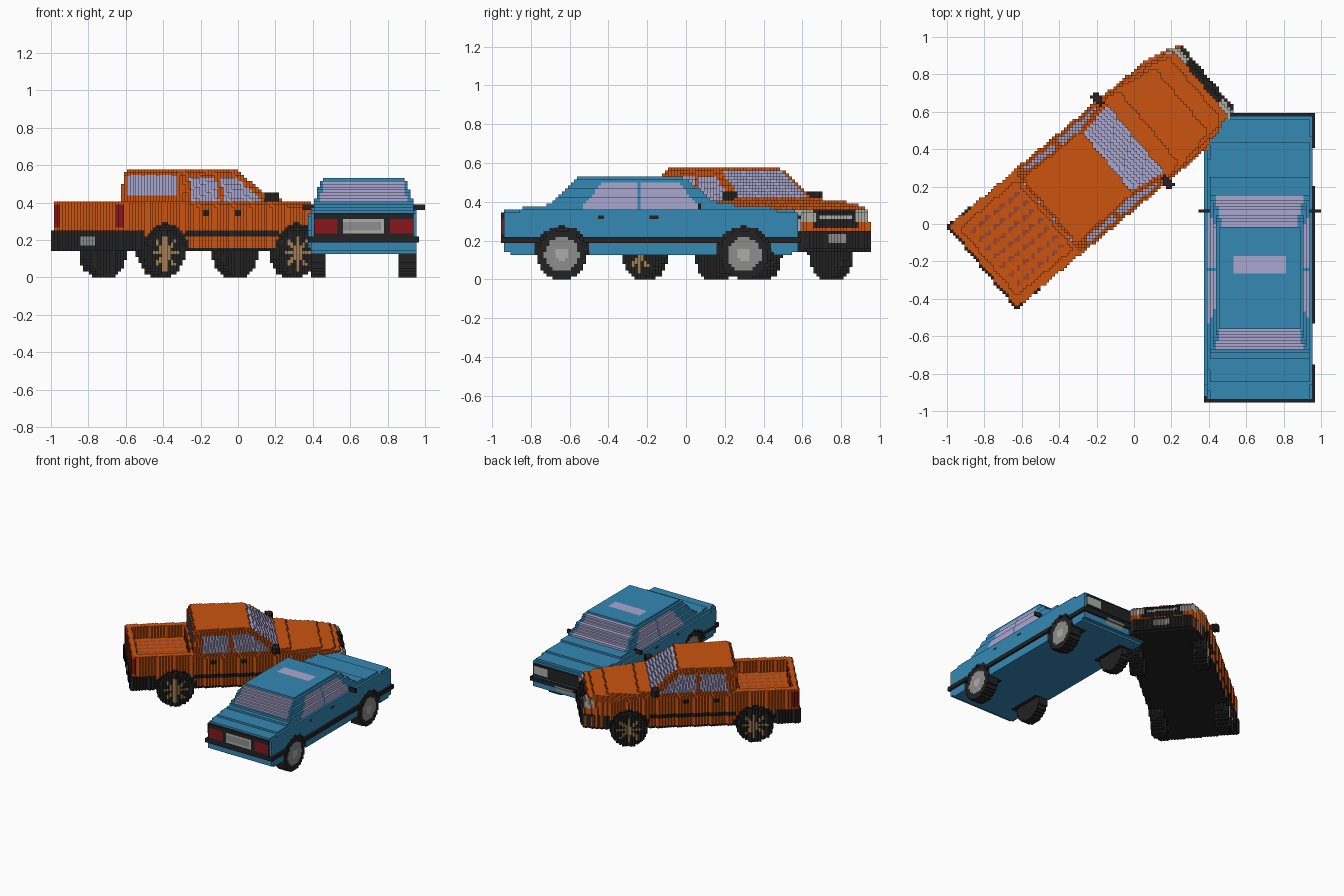
import bpy, bmesh, math
from itertools import product
from mathutils import Matrix, Vector
from mathutils.bvhtree import BVHTree

if "Cube" in bpy.data.objects:
    bpy.data.objects.remove(bpy.data.objects["Cube"])

V = 1 / 64  # block size
COLOURS = {
    "orange": (.6, .09, .005), "blue": (.035, .25, .46), "glass": (.4, .39, .63),
    "black": (.016, .016, .016), "grey": (.27, .27, .27), "light": (.42, .42, .38),
    "red": (.24, .008, .012), "bronze": (.36, .21, .09), "rust": (.32, .06, .03),
}


def material(name, rgb):
    m = bpy.data.materials.new(name)
    m.use_nodes = True
    m.diffuse_color = (*rgb, 1)
    m.node_tree.nodes["Principled BSDF"].inputs["Base Color"].default_value = (*rgb, 1)
    return m


MATS = {n: material(n, c) for n, c in COLOURS.items()}


def box(f0, f1, t0, t1, z0, z1):
    return list(product((f0, f1), (t0, t1), (z0, z1)))


def panel(outline, t0, t1):
    """Side-on outline of (forward, height) points, given thickness."""
    return [(f, t, z) for f, z in outline for t in (t0, t1)]


def disc(f, z, r, t0, t1):
    n = 24
    ring = [(f + r * math.cos(math.tau * i / n), z + r * math.sin(math.tau * i / n)) for i in range(n)]
    return panel(ring, t0, t1)


class Car:
    """Convex parts in a (forward, left, up) frame, turned into blocks."""

    def __init__(self, prefix, x, y, angle):
        self.prefix = prefix
        self.place = Matrix.Translation((x, y, 0)) @ Matrix.Rotation(math.radians(angle), 4, "Z")
        self.cells = {}

    def fill(self, name, colour, points, mode):
        bm = bmesh.new()
        verts = [bm.verts.new(self.place @ Vector(p)) for p in points]
        bmesh.ops.convex_hull(bm, input=verts)
        tree = BVHTree.FromBMesh(bm)
        lo, hi = ([fn(v.co[a] for v in bm.verts) for a in range(2)] for fn in (min, max))
        bm.free()
        spans = [range(math.floor(lo[a] / V), math.ceil(hi[a] / V) + 1) for a in range(2)]
        for i, j in product(*spans):
            x, y = (i + .5) * V, (j + .5) * V
            low = tree.ray_cast(Vector((x, y, -1)), Vector((0, 0, 1)))[0]
            high = tree.ray_cast(Vector((x, y, 3)), Vector((0, 0, -1)))[0]
            if not low or not high:
                continue
            for k in range(math.ceil(low.z / V - .5), math.floor(high.z / V - .5) + 1):
                cell = (i, j, k)
                if mode == "cut":
                    self.cells.pop(cell, None)
                elif mode == "add" or cell in self.cells:
                    self.cells[cell] = (self.prefix + name, colour)

    def centre(self, name, colour, points, mode="add"):
        self.fill(name, colour, points + [(f, -t, z) for f, t, z in points], mode)

    def pair(self, name, colour, points, mode="add"):
        for side in (1, -1):
            self.fill(name, colour, [(f, side * t, z) for f, t, z in points], mode)

    def wheels(self, places, r, arch, rim, spokes):
        for f in places:
            self.pair("wheel_arch", "black", disc(f, r, arch, .16, .32), "paint")
            self.pair("arch_cutter", "black", disc(f, r, arch - .015, .19, .32), "cut")
            self.pair("tyre", "black", disc(f, r, r, .195, .285))
            if not spokes:
                self.pair("rim", rim, disc(f, r, .088, .25, .3), "paint")
                self.pair("hub", "light", disc(f, r, .035, .25, .3), "paint")
                continue
            self.pair("hub", rim, disc(f, r, .03, .24, .3), "paint")
            for n in range(spokes):
                a = math.pi * n / spokes
                c, s = math.cos(a), math.sin(a)
                bar = [(f + u * c - w * s, r + u * s + w * c)
                       for u in (-.095, .095) for w in (-.012, .012)]
                self.pair("spoke", rim, panel(bar, .24, .3), "paint")


# ---- pickup truck ----
truck = Car("truck_", -.214, .27, 40)
truck.centre("bed", "orange", box(-.775, -.3, 0, .285, .14, .41))
truck.centre("front_body", "orange", [
    (-.32, .288, .14), (-.32, .288, .38), (-.32, .27, .41), (.3, .288, .38), (.3, .26, .42),
    (.3, .288, .14), (.62, .285, .14), (.62, .285, .35), (.66, .22, .395),
    (.74, .2, .375), (.765, .23, .355), (.785, .22, .34), (.785, .235, .14)])
truck.centre("cab", "orange", [
    (-.325, .272, .39), (-.325, .24, .55), (-.31, .225, .572), (.09, .215, .572),
    (.13, .22, .55), (.33, .26, .4)])
truck.centre("bed_cutter", "orange", box(-.735, -.345, 0, .235, .32, .6), "cut")
for row, col in product(range(7), range(7)):
    f, t = -.7 + .05 * row, -.2 + .062 * col
    truck.fill("bed_wear", "rust", box(f, f + .03, t, t + .022, .29, .33), "paint")

# glass
truck.centre("windshield", "glass", [
    (f, w, z) for f in (.08, .4) for w, z in ((.235, .425), (.2, .555))], "paint")
truck.centre("rear_window", "glass", box(-.35, -.29, 0, .195, .43, .545), "paint")
truck.pair("rear_door_window", "glass",
           panel([(-.265, .405), (-.255, .53), (-.065, .53), (-.065, .405)], .2, .3), "paint")
truck.pair("front_door_window", "glass",
           panel([(-.035, .405), (-.035, .53), (.09, .53), (.24, .405)], .21, .3), "paint")

# trim
truck.centre("underside", "black", box(-.8, .8, 0, .3, .12, .156), "paint")
truck.pair("side_strip", "black", box(-.32, .32, .25, .3, .226, .245), "paint")
truck.pair("door_handle", "black", box(-.2, -.16, .26, .3, .335, .352), "paint")
truck.pair("door_handle", "black", box(.02, .06, .26, .3, .335, .352), "paint")
truck.centre("rear_bumper", "black", box(-.785, -.61, 0, .29, .14, .25))
truck.centre("front_bumper", "black", [
    (.6, .285, .15), (.6, .285, .245), (.8, .225, .15), (.8, .225, .245)])
truck.centre("grille", "black", box(.72, .82, 0, .15, .27, .36), "paint")
truck.centre("grille_bar", "light", box(.72, .82, 0, .12, .312, .33), "paint")
truck.pair("headlight", "light", box(.71, .82, .14, .27, .295, .355), "paint")
for f0, f1, z0, z1 in ((-.82, -.765, .17, .215), (.77, .82, .18, .235)):
    truck.centre("number_plate", "grey", box(f0, f1, 0, .06, z0, z1), "paint")
truck.pair("tail_light", "red", box(-.8, -.74, .225, .3, .27, .39), "paint")
truck.pair("mirror", "black", box(.25, .29, .25, .33, .4, .45))
truck.wheels((-.46, .46), .13, .162, "bronze", 4)

# ---- sedan ----
sedan = Car("sedan_", .67, -.18, 90)
sedan.centre("body", "blue", [
    (-.7, .28, .125), (-.76, .28, .145), (-.765, .285, .33), (-.75, .265, .355),
    (-.52, .265, .385), (.36, .265, .388), (.73, .265, .358), (.76, .28, .335),
    (.76, .28, .145), (.7, .28, .125), (-.7, .29, .17), (.7, .29, .17),
    (-.7, .29, .33), (.7, .29, .33)])
sedan.centre("cabin", "blue", [
    (-.53, .272, .375), (-.395, .23, .515), (-.36, .215, .533), (.13, .215, .533),
    (.185, .228, .515), (.36, .272, .375)])

# glass
sedan.centre("rear_window", "glass", [
    (f, w, z) for f in (-.6, -.36) for w, z in ((.235, .4), (.215, .513))], "paint")
sedan.centre("windshield", "glass", [
    (f, w, z) for f in (.15, .4) for w, z in ((.24, .395), (.2, .513))], "paint")
sedan.centre("sunroof", "glass", box(-.085, .015, 0, .145, .515, .56), "paint")
sedan.pair("rear_door_window", "glass",
           panel([(-.36, .365), (-.25, .5), (-.068, .5), (-.068, .365)], .215, .3), "paint")
sedan.pair("front_door_window", "glass",
           panel([(-.052, .365), (-.052, .5), (.14, .5), (.255, .365)], .215, .3), "paint")

# trim
sedan.centre("side_strip", "black", box(-.775, .775, 0, .297, .187, .22))
sedan.centre("tail_panel", "black", box(-.78, -.75, 0, .27, .22, .342))
sedan.pair("tail_light", "red", box(-.8, -.75, .135, .262, .235, .31), "paint")
sedan.centre("rear_plate_frame", "light", box(-.8, -.75, 0, .115, .24, .305), "paint")
sedan.centre("rear_plate", "grey", box(-.8, -.75, 0, .1, .25, .29), "paint")
sedan.centre("front_grille", "black", box(.745, .775, 0, .275, .235, .335))
sedan.pair("headlight", "light", box(.74, .8, .15, .265, .25, .32), "paint")
sedan.centre("front_plate", "grey", box(.74, .8, 0, .08, .16, .205), "paint")
for f in (-.28, .0):
    sedan.pair("door_handle", "black", box(f, f + .04, .265, .3, .312, .33), "paint")
sedan.pair("mirror", "black", box(.235, .265, .25, .325, .36, .392))
sedan.wheels((-.46, .48), .128, .148, "grey", 0)

# ---- turn the block grids into one mesh per part, keeping outer faces only ----
grid = {**truck.cells, **sedan.cells}
parts = {}
for cell, part in grid.items():
    parts.setdefault(part, []).append(cell)

for (name, colour), cells in parts.items():
    verts, faces = {}, []
    for cell in cells:
        for axis, side in product(range(3), (0, 1)):
            beside = list(cell)
            beside[axis] += 2 * side - 1
            if tuple(beside) in grid:
                continue
            face = []
            for a, b in ((0, 0), (1, 0), (1, 1), (0, 1)):
                corner = list(cell)
                corner[axis] += side
                corner[(axis + 1) % 3] += a
                corner[(axis + 2) % 3] += b
                face.append(verts.setdefault(tuple(corner), len(verts)))
            faces.append(face if side else face[::-1])
    if not faces:
        continue
    mesh = bpy.data.meshes.new(name)
    mesh.from_pydata([Vector(v) * V for v in verts], [], faces)
    mesh.materials.append(MATS[colour])
    bpy.context.collection.objects.link(bpy.data.objects.new(name, mesh))
